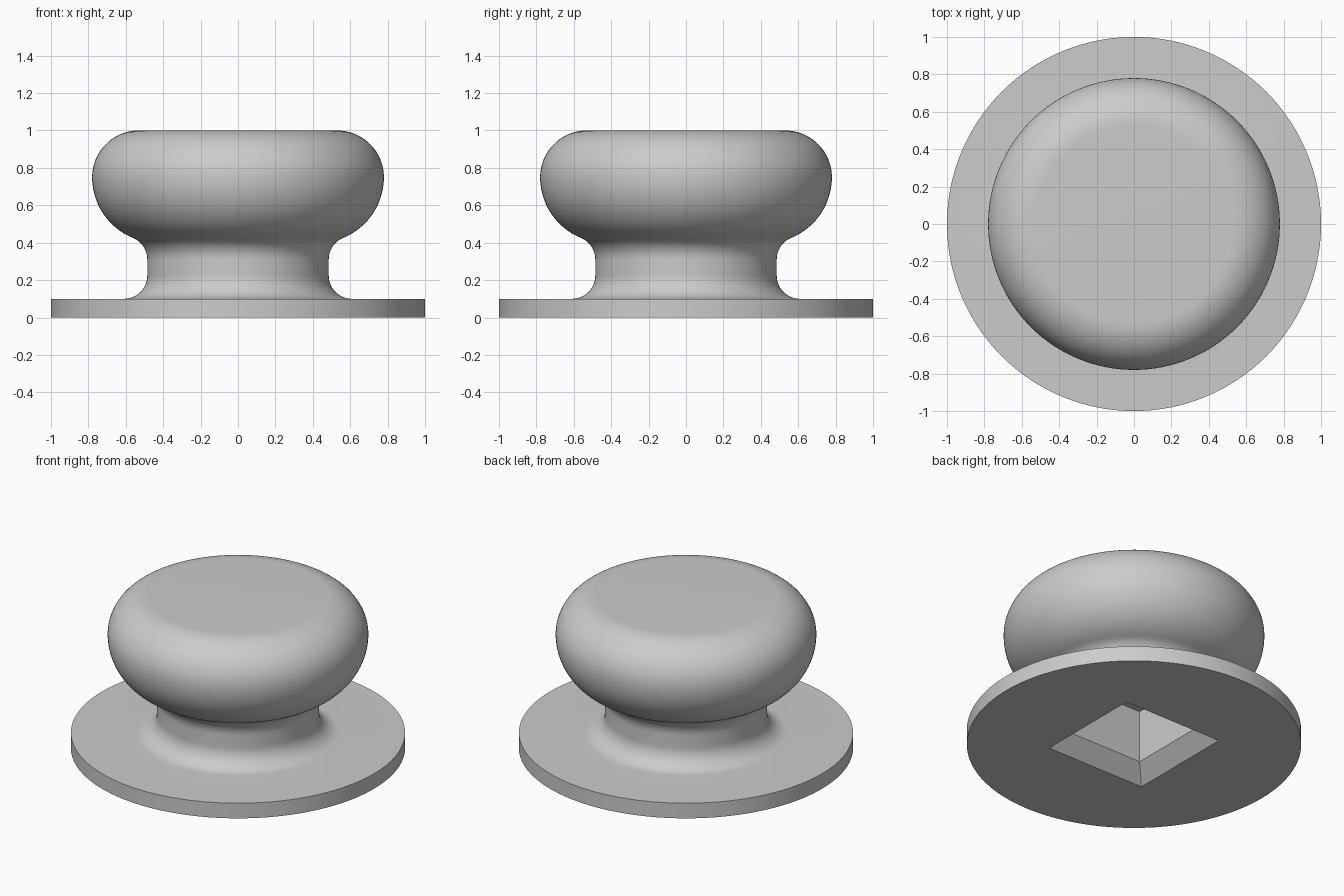
import bpy, bmesh
from math import cos, sin, pi, radians, tau, atan2

SEGMENTS = 128

cube = bpy.data.objects.get("Cube")
if cube:
    bpy.data.objects.remove(cube, do_unlink=True)

# Single plain grey material
grey = bpy.data.materials.new("plain grey")
grey.use_nodes = True
color = (0.6, 0.6, 0.6, 1)
grey.diffuse_color = color
grey.node_tree.nodes["Principled BSDF"].inputs["Base Color"].default_value = color


def arc(cx, cz, r, start, end, steps):
    """Points on a circular arc in the (radius, height) plane."""
    angles = [radians(start + (end - start) * i / steps) for i in range(steps + 1)]
    return [(cx + r * cos(a), cz + r * sin(a)) for a in angles]


def stacked_solid(name, rings):
    """Skin a list of equal-length point rings and cap both ends."""
    bm = bmesh.new()
    loops = [[bm.verts.new(p) for p in ring] for ring in rings]
    n = len(loops[0])
    for low, high in zip(loops, loops[1:]):
        for i in range(n):
            j = (i + 1) % n
            bm.faces.new((low[i], low[j], high[j], high[i]))
    bm.faces.new(reversed(loops[0]))
    bm.faces.new(loops[-1])
    bmesh.ops.recalc_face_normals(bm, faces=bm.faces)
    mesh = bpy.data.meshes.new(name)
    bm.to_mesh(mesh)
    bm.free()
    mesh.materials.append(grey)
    obj = bpy.data.objects.new(name, mesh)
    bpy.context.collection.objects.link(obj)
    return obj


def ring(radius, z, n, turn=0):
    return [(radius * cos(tau * i / n + turn), radius * sin(tau * i / n + turn), z)
            for i in range(n)]


# Knob profile: flange, neck fillets, then rounded head
join = atan2(0.31 - 0.75, 0.61 - 0.43) * 180 / pi
profile = [(1, 0), (1, 0.1)]
profile += arc(0.61, 0.225, 0.125, 270, 180, 14)
profile += arc(0.61, 0.31, 0.125, 180, 180 + join, 12)
profile += arc(0.43, 0.75, 0.35, join, 0, 20)[1:]
profile += arc(0.53, 0.75, 0.25, 0, 90, 24)[1:]
knob = stacked_solid("knob", [ring(r, z, SEGMENTS) for r, z in profile])

# Square socket with a flared mouth, cut into the underside
socket = [(0.405, -0.05), (0.27, 0.1), (0.27, 0.445)]
cutter = stacked_solid("socket_cutter",
                       [ring(h * 2 ** 0.5, z, 4, pi / 4) for h, z in socket])
cutter.hide_render = True

cut = knob.modifiers.new("socket", "BOOLEAN")
cut.operation = "DIFFERENCE"
cut.solver = "EXACT"
cut.object = cutter

bpy.ops.object.select_all(action="DESELECT")
bpy.context.view_layer.objects.active = knob
knob.select_set(True)
bpy.ops.object.modifier_apply(modifier=cut.name)
bpy.data.objects.remove(cutter, do_unlink=True)
bpy.ops.object.shade_smooth_by_angle(angle=radians(30))
